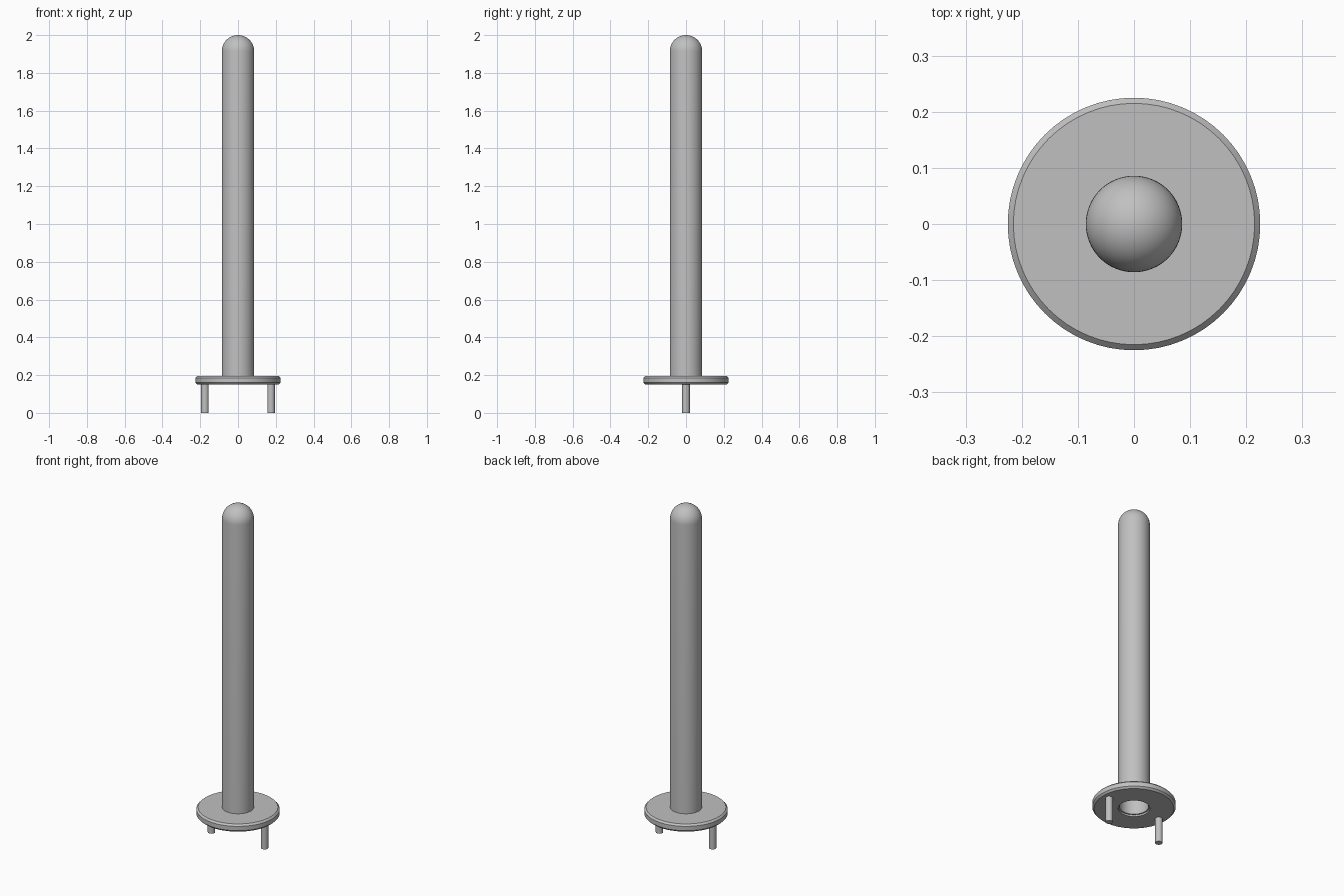
import bpy, bmesh, math

if "Cube" in bpy.data.objects:
    bpy.data.objects.remove(bpy.data.objects["Cube"])

# Single grey finish
grey = bpy.data.materials.new("grey metal")
grey.diffuse_color = (0.53, 0.53, 0.53, 1)
grey.use_nodes = True
grey.node_tree.nodes["Principled BSDF"].inputs["Base Color"].default_value = grey.diffuse_color


def lathe(name, profile, segments, x=0.0, closed=False):
    """Spin an (r, z) profile about the vertical axis."""
    bm = bmesh.new()
    verts = [bm.verts.new((r, 0, z)) for r, z in profile]
    pairs = list(zip(verts, verts[1:]))
    if closed:
        pairs.append((verts[-1], verts[0]))
    edges = [bm.edges.new(p) for p in pairs]
    bmesh.ops.spin(bm, geom=verts + edges, cent=(0, 0, 0), axis=(0, 0, 1),
                   angle=math.tau, steps=segments, use_duplicate=False)
    bmesh.ops.remove_doubles(bm, verts=bm.verts, dist=1e-5)
    bmesh.ops.recalc_face_normals(bm, faces=bm.faces)
    mesh = bpy.data.meshes.new(name)
    bm.to_mesh(mesh)
    bm.free()
    obj = bpy.data.objects.new(name, mesh)
    obj.location.x = x
    mesh.materials.append(grey)
    bpy.context.collection.objects.link(obj)
    bpy.ops.object.select_all(action='DESELECT')
    obj.select_set(True)
    bpy.context.view_layer.objects.active = obj
    bpy.ops.object.shade_smooth_by_angle(angle=math.radians(30))
    return obj


def dome(r, z, steps=12):
    return [(r * math.cos(a), z + r * math.sin(a))
            for a in (math.pi / 2 * i / steps for i in range(steps + 1))]


# Hollow tube with a domed end, open at the bottom
R, WALL, SPRING = 0.086, 0.008, 1.914
outer = [(R, 0.16)] + dome(R, SPRING)
inner = [(R - WALL, 0.16)] + dome(R - WALL, SPRING)
lathe("domed_tube", outer + inner[::-1], 64, closed=True)

# Chamfered flange ring around the tube foot
lathe("flange", [(R, 0.15), (0.215, 0.15), (0.225, 0.16), (0.225, 0.186),
                 (0.215, 0.196), (R, 0.196)], 64, closed=True)

# Two mounting pins under the flange
for side, x in (("left", -0.175), ("right", 0.175)):
    lathe(side + "_pin", [(0, 0), (0.02, 0), (0.02, 0.155), (0, 0.155)], 24, x)
